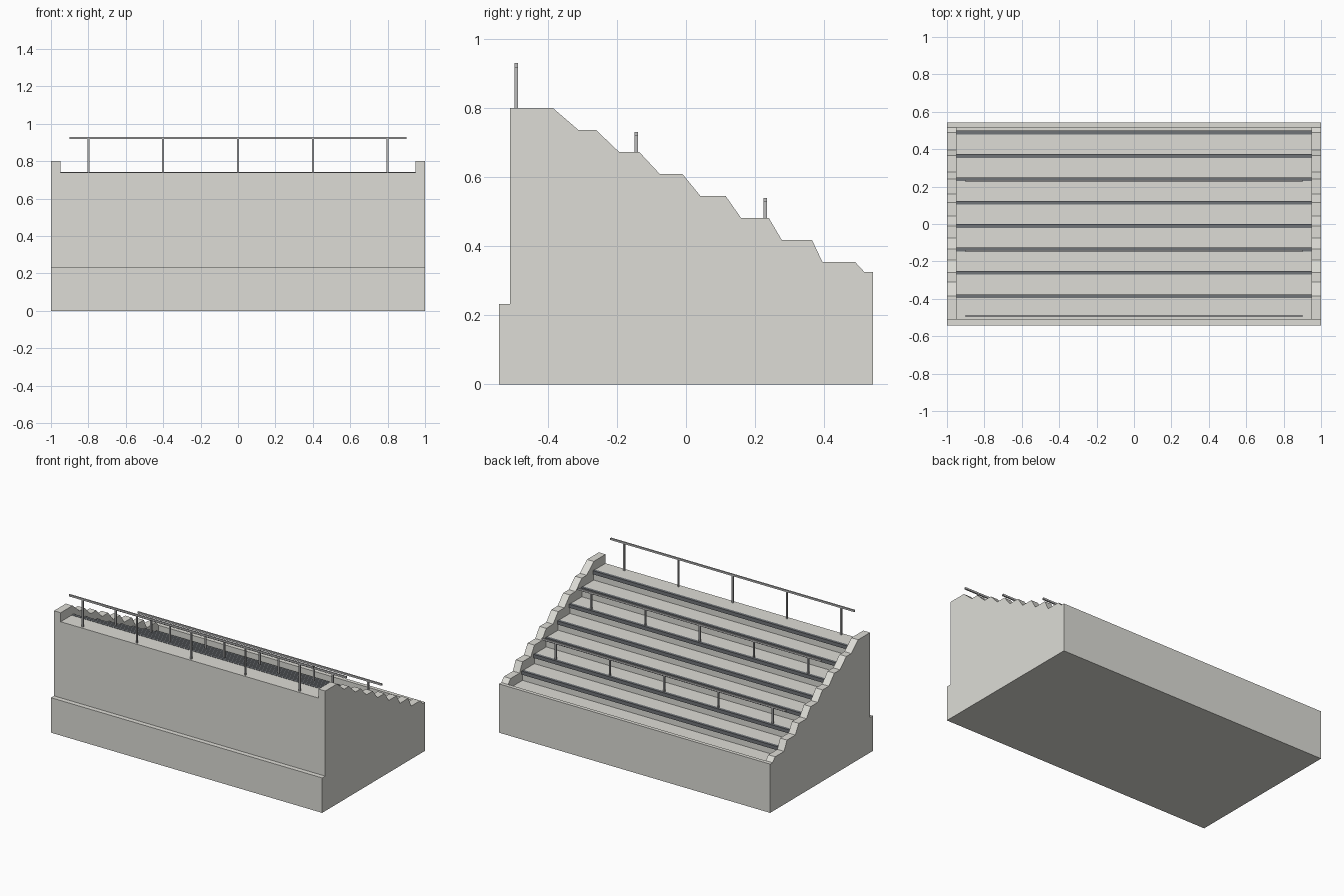
import bpy, bmesh

if "Cube" in bpy.data.objects:
    bpy.data.objects.remove(bpy.data.objects["Cube"], do_unlink=True)


def material(name, rgb):
    m = bpy.data.materials.new(name)
    m.use_nodes = True
    m.diffuse_color = (*rgb, 1)
    m.node_tree.nodes["Principled BSDF"].inputs["Base Color"].default_value = (*rgb, 1)
    return m


concrete = material("concrete grey", (0.725, 0.72, 0.675))
dark = material("dark seat grey", (0.16, 0.172, 0.185))
metal = material("railing metal", (0.5, 0.5, 0.5))


def finish(name, bm, mat):
    bmesh.ops.recalc_face_normals(bm, faces=bm.faces)
    mesh = bpy.data.meshes.new(name)
    bm.to_mesh(mesh)
    bm.free()
    mesh.materials.append(mat)
    ob = bpy.data.objects.new(name, mesh)
    bpy.context.collection.objects.link(ob)
    return ob


def extrude_profile(name, pts, x0, x1, mat):
    """Prism along x from a list of (y, z) points."""
    bm = bmesh.new()
    face = bm.faces.new([bm.verts.new((x0, y, z)) for y, z in pts])
    moved = bmesh.ops.extrude_face_region(bm, geom=[face])["geom"]
    verts = [g for g in moved if isinstance(g, bmesh.types.BMVert)]
    bmesh.ops.translate(bm, verts=verts, vec=(x1 - x0, 0, 0))
    return finish(name, bm, mat)


def box(name, x0, x1, y0, y1, z0, z1, mat):
    return extrude_profile(name, [(y0, z0), (y1, z0), (y1, z1), (y0, z1)], x0, x1, mat)


ROWS = 8
PITCH, RISE = 0.125, 0.0637
BACK, FIRST_EDGE, TOP = -0.51, -0.385, 0.74
WALL_Y, WALL_Z, END = 0.517, 0.325, 0.542
INNER = 0.95


def edge(k):
    return FIRST_EDGE + PITCH * k


def tread(k):
    return TOP - RISE * k


# Stepped terrace with the low parapet at its foot
steps = [(BACK, 0), (BACK, TOP)]
for k in range(ROWS):
    steps += [(edge(k), tread(k)), (edge(k), tread(k + 1))]
steps += [(WALL_Y, tread(ROWS)), (WALL_Y, 0)]
extrude_profile("terrace_steps", steps, -INNER, INNER, concrete)
box("parapet", -1, 1, WALL_Y, END, 0, WALL_Z, concrete)
box("base_ledge", -1, 1, -END, BACK, 0, 0.233, concrete)

# Side walls with sloped notches that shorten towards the foot
cheek = [(BACK, 0), (BACK, TOP + 0.06)]
for k in range(ROWS):
    cheek.append((edge(k), tread(k) + 0.06))
    if k < ROWS - 1:
        cheek.append((edge(k) + 0.074 - 0.0073 * k, tread(k + 1) + 0.06))
cheek += [(WALL_Y, WALL_Z), (WALL_Y, 0)]
for side, x0 in (("right", -1), ("left", INNER)):
    extrude_profile(side + "_side_wall", cheek, x0, x0 + 1 - INNER, concrete)

# Dark bench strip wrapped round the nose of each step
for k in range(ROWS):
    y, z = edge(k), tread(k)
    box(f"bench_{k + 1}", -INNER, INNER, y - 0.011, y + 0.009, z - 0.022, z + 0.002, dark)


# Railings: a long handrail on five posts
def railing(name, y, floor, height):
    top = floor + height
    box(name + "_handrail", -0.9, 0.9, y - 0.005, y + 0.005, top - 0.012, top, metal)
    for i in range(5):
        x = -0.8 + 0.4 * i
        box(f"{name}_post_{i + 1}", x - 0.005, x + 0.005, y - 0.005, y + 0.005,
            floor - 0.005, top - 0.012, metal)


railing("upper_railing", -0.492, tread(0), 0.19)
railing("middle_railing", -0.144, tread(2), 0.118)
railing("lower_railing", 0.23, tread(5), 0.118)
